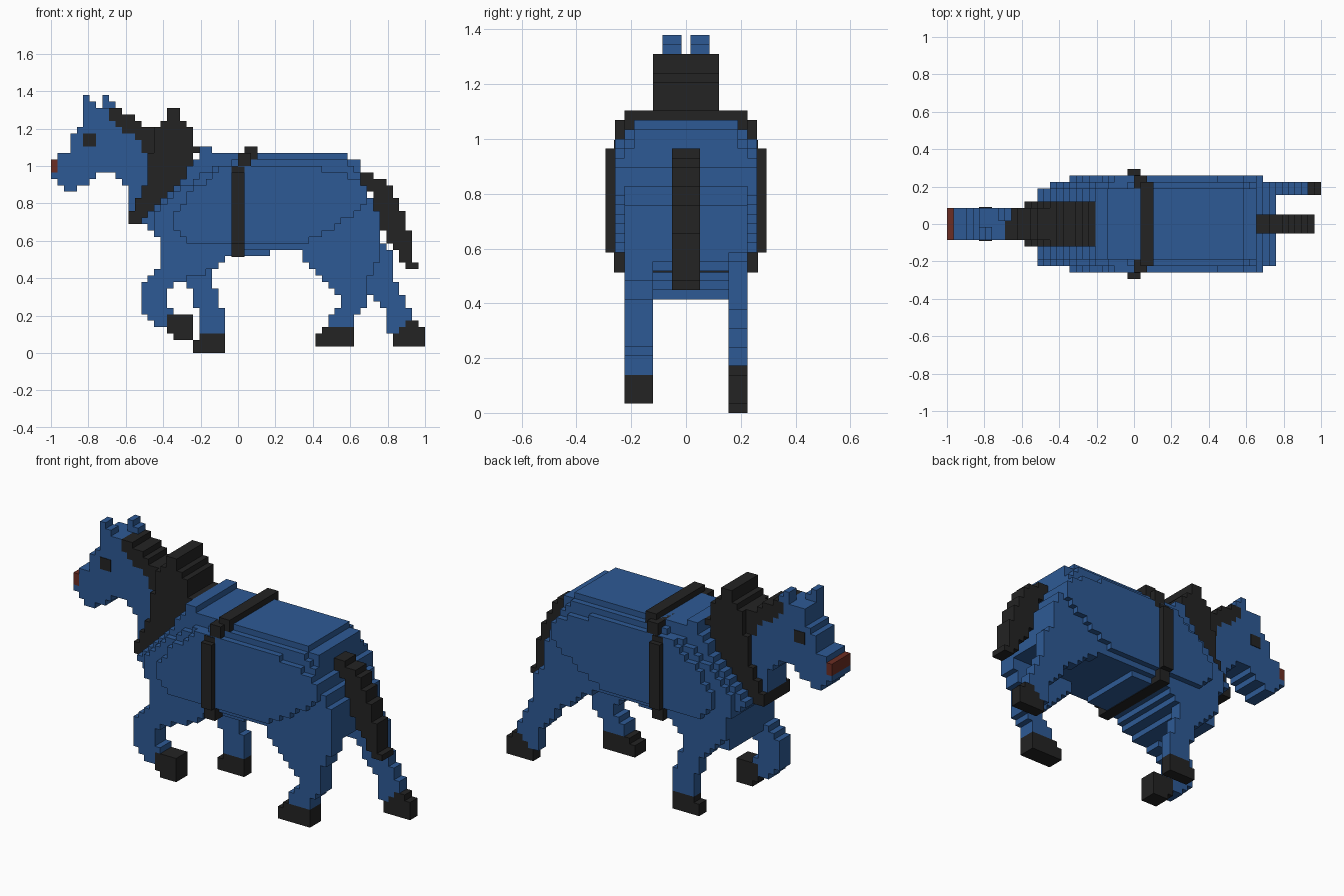
import bpy, bmesh

cube = bpy.data.objects.get("Cube")
if cube:
    bpy.data.objects.remove(cube, do_unlink=True)

U = 2 / 58  # block size


def material(name, rgb):
    m = bpy.data.materials.new(name)
    m.use_nodes = True
    m.diffuse_color = (*rgb, 1)
    bsdf = m.node_tree.nodes["Principled BSDF"]
    bsdf.inputs["Base Color"].default_value = (*rgb, 1)
    bsdf.inputs["Roughness"].default_value = 0.8
    return m


BLUE = material("blue_coat", (0.027, 0.102, 0.300))
BLACK = material("black", (0.017, 0.017, 0.017))
RED = material("dark_red", (0.150, 0.027, 0.017))


def slab(name, mat, y0, y1, z0, rows):
    """Stepped outline from (start, end) block rows, upwards from z0, extruded y0..y1."""
    left, right = [], []
    for k, (a, b) in enumerate(rows):
        for side, x in ((left, a), (right, b)):
            if side and side[-1][0] == x:
                side[-1] = (x, z0 + k + 1)      # lengthen the straight edge
            else:
                side += [(x, z0 + k), (x, z0 + k + 1)]
    outline = left + right[::-1]
    bm = bmesh.new()
    face = bm.faces.new([bm.verts.new((x * U - 1, y0 * U, z * U)) for x, z in outline])
    new = bmesh.ops.extrude_face_region(bm, geom=[face])["geom"]
    verts = [g for g in new if isinstance(g, bmesh.types.BMVert)]
    bmesh.ops.translate(bm, verts=verts, vec=(0, (y1 - y0) * U, 0))
    bmesh.ops.recalc_face_normals(bm, faces=bm.faces)
    mesh = bpy.data.meshes.new(name)
    bm.to_mesh(mesh)
    bm.free()
    mesh.materials.append(mat)
    ob = bpy.data.objects.new(name, mesh)
    bpy.context.collection.objects.link(ob)
    return ob


def block(name, mat, x0, x1, y0, y1, z0, z1):
    return slab(name, mat, y0, y1, z0, [(x0, x1)] * (z1 - z0))


# Body: three stacked thicknesses, narrow and tall to wide and low
slab("body_core", BLUE, -5.5, 5.5, 12, [
    (17, 24), (17, 26), (17, 27), (17, 34), (17, 51), (17, 51), (16, 51), (15, 51),
    (14, 51), (15, 51), (16, 50), (17, 50), (18, 49), (19, 49), (20, 48), (21, 48),
    (21, 48), (22, 48), (23, 46), (23, 25)])
slab("body_middle", BLUE, -6.5, 6.5, 16, [
    (17, 51), (17, 51), (16, 51), (16, 51), (16, 51), (16, 51), (17, 50), (18, 50),
    (19, 49), (20, 49), (22, 48), (23, 48), (25, 47), (28, 46)])
slab("body_side_panels", BLUE, -7.5, 7.5, 17, [
    (21, 40), (20, 42), (19, 44), (19, 45), (19, 47), (20, 48), (21, 49), (21, 49),
    (22, 49), (24, 48), (25, 46), (26, 42)])

# Head, neck and muzzle
slab("head", BLUE, -2.5, 2.5, 25, [
    (2, 4), (1, 6), (0, 7), (1, 15), (1, 15), (1, 15), (3, 14), (3, 14), (3, 13),
    (4, 11), (5, 10), (5, 9), (5, 9)])
slab("neck", BLUE, -2.5, 2.5, 22, [
    (12, 14), (12, 14), (12, 15), (12, 15), (11, 16), (10, 16)])
block("muzzle", RED, 0, 1, -2.5, 2.5, 28, 30)
slab("right_ear", BLUE, -2.5, -0.5, 38, [(5, 7), (5, 6)])
slab("left_ear", BLUE, 0.5, 2.5, 38, [(8, 10), (8, 9)])
for name, s in (("left_eye", 1), ("right_eye", -1)):
    block(name, BLACK, 5, 7, s * 2.5, s * 2.6, 32, 34)

# Mane and collar
slab("mane", BLACK, -2.5, 2.5, 30, [
    (15, 17), (14, 17), (14, 17), (13, 17), (11, 16), (10, 14), (9, 13), (9, 11)])
slab("collar", BLACK, -3.5, 3.5, 20, [
    (12, 14), (12, 15), (13, 16), (13, 17), (14, 18), (14, 19), (15, 20), (15, 21),
    (15, 21), (15, 22), (15, 22), (16, 23), (16, 22), (16, 22), (16, 22), (17, 21),
    (18, 20), (18, 20)])

# Girth strap
block("strap_sides", BLACK, 28, 30, -8.5, 8.5, 17, 28)
block("strap_underside", BLACK, 28, 30, -7.6, 7.6, 15, 29)
block("strap_shoulders", BLACK, 29, 31, -7.5, 7.5, 28, 31)
block("strap_top", BLACK, 30, 32, -6.5, 6.5, 30, 32)
bpy.data.objects["strap_underside"].location.z = -0.004

# Tail
slab("tail", BLACK, -1.5, 1.5, 13, [
    (55, 57), (54, 56), (54, 56), (53, 56), (52, 56), (52, 56), (51, 55), (51, 55),
    (51, 55), (50, 54), (50, 54), (50, 53), (49, 53), (48, 52), (48, 50)])

# Legs and hooves
RIGHT, LEFT = (-6.5, -3.5), (4.5, 6.5)
slab("right_hind_leg", BLUE, *RIGHT, 4, [
    (43, 47), (43, 47), (44, 48), (45, 49), (45, 49), (44, 49), (43, 49), (42, 49),
    (41, 50), (40, 50), (39, 51), (39, 51), (39, 51)])
slab("right_hind_hoof", BLACK, *RIGHT, 1, [(41, 47), (41, 47), (42, 47)])
slab("left_hind_leg", BLUE, *LEFT, 3, [
    (52, 54), (52, 55), (52, 56), (52, 56), (51, 55), (50, 55), (49, 54), (49, 54),
    (48, 53), (46, 53), (45, 53), (44, 53), (42, 53), (40, 52)])
slab("left_hind_hoof", BLACK, *LEFT, 1, [(53, 58), (53, 58), (54, 58), (55, 57)])
slab("right_front_leg", BLUE, *RIGHT, 4, [
    (16, 18), (15, 18), (14, 19), (14, 18), (14, 18), (14, 18), (14, 19), (15, 21),
    (16, 24), (17, 26), (17, 27), (17, 28), (17, 28)])
slab("right_front_hoof", BLACK, *RIGHT, 2, [(19, 22), (18, 22), (18, 22), (18, 22)])
slab("left_front_leg", BLUE, *LEFT, 3, [
    (23, 27), (23, 27), (23, 27), (23, 27), (22, 26), (22, 26), (22, 26), (21, 25),
    (20, 25), (19, 25), (18, 26), (17, 27), (17, 28), (17, 28)])
slab("left_front_hoof", BLACK, *LEFT, 0, [(22, 27), (22, 27), (23, 27)])
